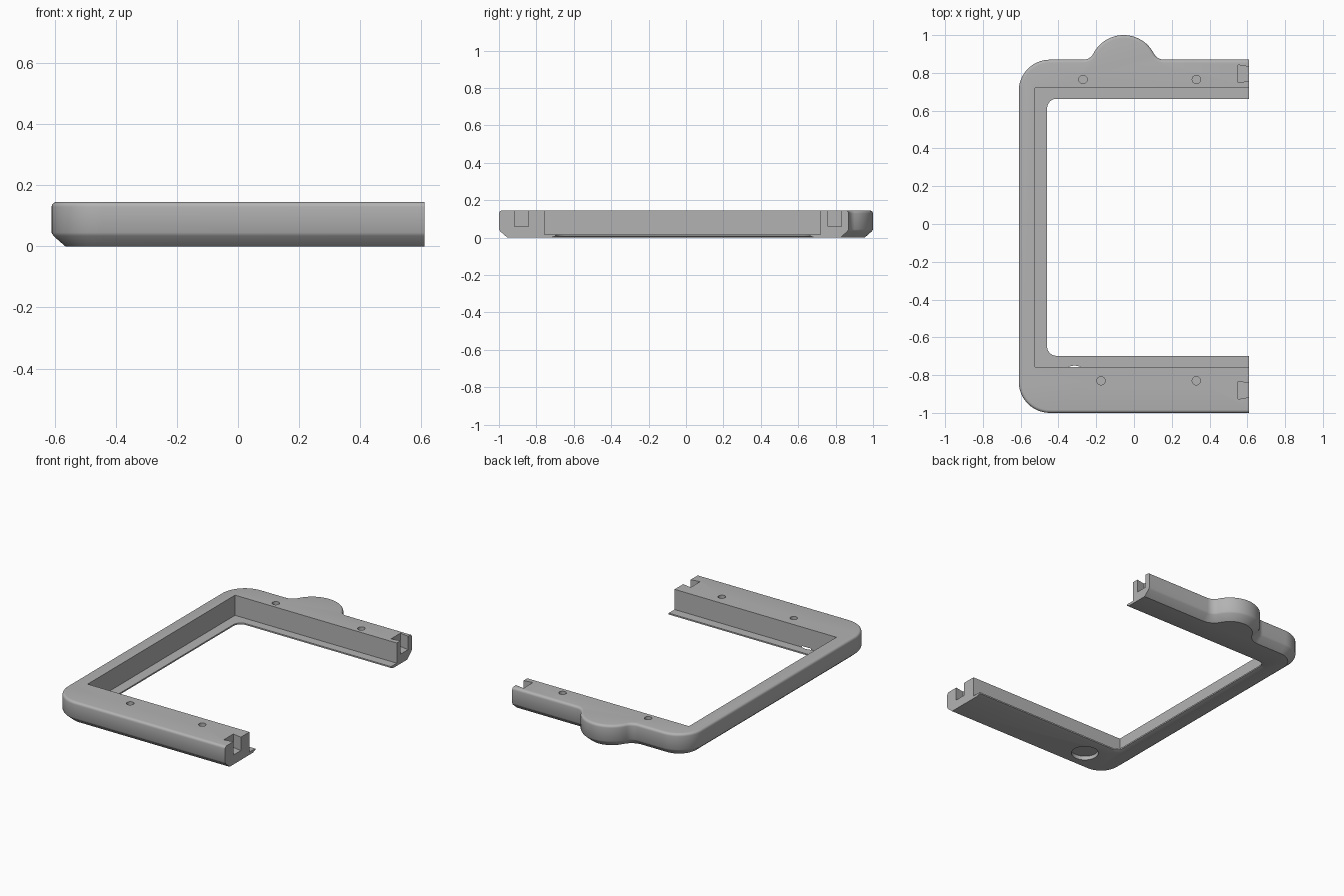
import bpy, bmesh, math
from mathutils import Vector

if "Cube" in bpy.data.objects:
    bpy.data.objects.remove(bpy.data.objects["Cube"])

grey = bpy.data.materials.new("plain grey")
grey.diffuse_color = (0.45, 0.45, 0.45, 1)
grey.use_nodes = True
grey.node_tree.nodes["Principled BSDF"].inputs["Base Color"].default_value = grey.diffuse_color


def arc(cx, cy, r, a0, a1, n=14):
    """Points on an arc, angles in degrees."""
    return [(cx + r * math.cos(math.radians(a0 + (a1 - a0) * i / n)),
             cy + r * math.sin(math.radians(a0 + (a1 - a0) * i / n))) for i in range(n + 1)]


def loft(name, rings):
    """Closed solid from stacked (z, outline) rings."""
    bm = bmesh.new()
    loops = [[bm.verts.new((x, y, z)) for x, y in pts] for z, pts in rings]
    n = len(loops[0])
    for a, b in zip(loops, loops[1:]):
        for i in range(n):
            j = (i + 1) % n
            bm.faces.new((a[i], a[j], b[j], b[i]))
    bm.faces.new(loops[0][::-1])
    bm.faces.new(loops[-1])
    bmesh.ops.recalc_face_normals(bm, faces=bm.faces)
    me = bpy.data.meshes.new(name)
    bm.to_mesh(me)
    bm.free()
    me.materials.append(grey)
    ob = bpy.data.objects.new(name, me)
    bpy.context.collection.objects.link(ob)
    return ob


def outline(d):
    """Outer frame outline, inset by d on every side but the flat right end."""
    left, right, front, back, r = -0.61, 0.61, -1.0, 0.87, 0.165
    bx, br, fr = -0.055, 0.18, 0.06          # bump centre, bump and fillet radius
    by = 1.0 - br
    fy = back + fr
    fx = math.sqrt((br + fr) ** 2 - (fy - by) ** 2)
    t = math.degrees(math.atan2(fy - by, fx))
    pts = [(right, front + d), (right, back - d)]
    pts += arc(bx + fx, fy, fr + d, 270, 180 + t, 8)
    pts += arc(bx, by, br - d, t, 180 - t, 24)
    pts += arc(bx - fx, fy, fr + d, -t, -90, 8)
    pts += arc(left + r, back - r, r - d, 90, 180)
    pts += arc(left + r, front + r, r - d, 180, 270)
    return pts


def opening(d):
    """Window outline with rounded left corners, grown by d."""
    r = 0.05
    x, y0, y1 = -0.46, -0.698, 0.663
    return ([(0.8, y0 - d), (0.8, y1 + d)]
            + arc(x + r, y1 - r, r + d, 90, 180, 8)
            + arc(x + r, y0 + r, r + d, 180, 270, 8))


def circle(x, y, r, n=32):
    return arc(x, y, r, 0, 360 * (n - 1) / n, n - 1)


# Frame body: bottom chamfer, straight side, rounded top edge
TOP, EDGE = 0.145, 0.016
rings = [(0, outline(0.045)), (0.034, outline(0.006)), (0.045, outline(0))]
for i in range(6):
    a = math.radians(90 * i / 5)
    rings.append((TOP - EDGE + EDGE * math.sin(a), outline(EDGE * (1 - math.cos(a)))))
frame = loft("frame", rings)

cutters = []
# Panel pocket above the thin lip
pocket = [(-0.525, -0.757), (0.8, -0.757), (0.8, 0.72), (-0.525, 0.72)]
cutters.append(loft("pocket_cutter", [(0.017, pocket), (0.3, pocket)]))
# Window through the lip, bevelled underneath
cutters.append(loft("window_cutter", [(-0.01, opening(0.025)), (0, opening(0.025)),
                                      (0.008, opening(0)), (0.1, opening(0))]))
# Screw holes
for x, y in [(-0.27, 0.765), (0.33, 0.765), (-0.175, -0.83), (0.33, -0.83)]:
    c = circle(x, y, 0.022)
    cutters.append(loft("screw_hole_cutter", [(0.05, c), (0.3, c)]))
# Dovetail slots in the leg ends
for y in (-0.88, 0.795):
    s = 0.034 / 0.06
    slope = 0.0105 / 0.06
    w = 0.037 - slope * 0.05
    slot = [(0.55, y - 0.0475), (0.66, y - w), (0.66, y + w), (0.55, y + 0.0475)]
    cutters.append(loft("slot_cutter", [(0.06, slot), (0.3, slot)]))
# Round recess in the underside
c = circle(-0.315, -0.83, 0.08, 48)
cutters.append(loft("recess_cutter", [(-0.1, c), (0.025, c)]))

# Cut everything out of the frame
bpy.context.view_layer.objects.active = frame
frame.select_set(True)
for cutter in cutters:
    cutter.hide_render = True
    mod = frame.modifiers.new("cut", "BOOLEAN")
    mod.operation = "DIFFERENCE"
    mod.solver = "EXACT"
    mod.object = cutter
    bpy.ops.object.modifier_apply(modifier=mod.name)
    bpy.data.objects.remove(cutter)

bpy.ops.object.shade_smooth_by_angle(angle=math.radians(32))
